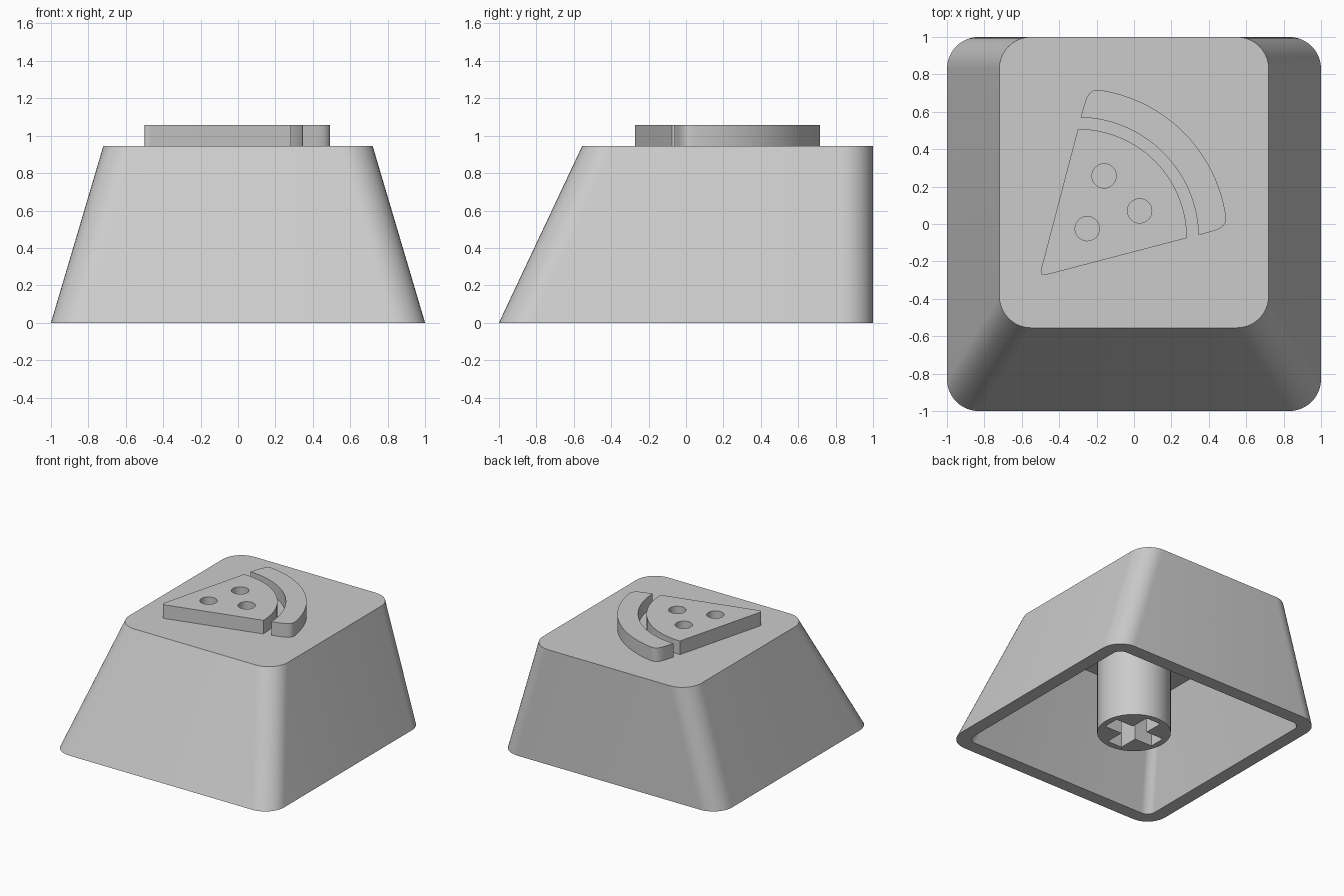
import bpy, bmesh
from math import radians, cos, sin, pi

old = bpy.data.objects.get("Cube")
if old:
    bpy.data.objects.remove(old, do_unlink=True)

GREY = (0.6, 0.6, 0.6, 1)
grey = bpy.data.materials.new("plain_grey")
grey.use_nodes = True
grey.diffuse_color = GREY
grey.node_tree.nodes["Principled BSDF"].inputs["Base Color"].default_value = GREY


def arc(cx, cy, r, a0, a1, n):
    """Points along an arc, angles in degrees."""
    angles = [radians(a0 + (a1 - a0) * i / n) for i in range(n + 1)]
    return [(cx + r * cos(a), cy + r * sin(a)) for a in angles]


def corner(p, c, q, n=8):
    """Rounded corner from p to q, pulled towards c."""
    ts = [i / n for i in range(n + 1)]
    return [tuple((1 - t) ** 2 * a + 2 * t * (1 - t) * b + t * t * d
                  for a, b, d in zip(p, c, q)) for t in ts]


def rounded_rect(x, y0, y1, r):
    pts = []
    for cx, cy, a in ((x - r, y1 - r, 0), (r - x, y1 - r, 90),
                      (r - x, y0 + r, 180), (x - r, y0 + r, 270)):
        pts += arc(cx, cy, r, a, a + 90, 10)
    return pts


def finish(obj, angle=30):
    obj.data.materials.clear()
    obj.data.materials.append(grey)
    bpy.ops.object.select_all(action='DESELECT')
    obj.select_set(True)
    bpy.context.view_layer.objects.active = obj
    bpy.ops.object.shade_smooth_by_angle(angle=radians(angle))


def extruded(name, outlines, z0, z1):
    """Solid from flat outlines; inner outlines become holes."""
    curve = bpy.data.curves.new(name, 'CURVE')
    curve.dimensions = '2D'
    curve.fill_mode = 'BOTH'
    curve.extrude = (z1 - z0) / 2
    for pts in outlines:
        spline = curve.splines.new('POLY')
        spline.points.add(len(pts) - 1)
        for point, (x, y) in zip(spline.points, pts):
            point.co = (x, y, 0, 1)
        spline.use_cyclic_u = True
    obj = bpy.data.objects.new(name, curve)
    obj.location.z = (z0 + z1) / 2
    bpy.context.collection.objects.link(obj)
    bpy.ops.object.select_all(action='DESELECT')
    obj.select_set(True)
    bpy.context.view_layer.objects.active = obj
    bpy.ops.object.convert(target='MESH')
    obj = bpy.context.object
    bm = bmesh.new()
    bm.from_mesh(obj.data)
    bmesh.ops.remove_doubles(bm, verts=bm.verts, dist=0.0005)
    bmesh.ops.recalc_face_normals(bm, faces=bm.faces)
    bm.to_mesh(obj.data)
    bm.free()
    finish(obj)


# Hollow tapered cap: outer wall, top, inner wall and ceiling
TOP, CEILING = 0.945, 0.77
sections = [
    (CEILING, rounded_rect(0.66, -0.53, 0.89, 0.07)),
    (0, rounded_rect(0.89, -0.89, 0.89, 0.07)),
    (0, rounded_rect(1, -1, 1, 0.17)),
    (TOP, rounded_rect(0.72, -0.555, 1, 0.17)),
]
bm = bmesh.new()
rings = [[bm.verts.new((x, y, z)) for x, y in pts] for z, pts in sections]
for low, high in zip(rings, rings[1:]):
    for i in range(len(low)):
        j = (i + 1) % len(low)
        bm.faces.new((low[i], low[j], high[j], high[i]))
bm.faces.new(rings[0])
bm.faces.new(rings[-1])
bmesh.ops.recalc_face_normals(bm, faces=bm.faces)
mesh = bpy.data.meshes.new("cap_shell")
bm.to_mesh(mesh)
bm.free()
cap = bpy.data.objects.new("cap_shell", mesh)
bpy.context.collection.objects.link(cap)
finish(cap)

# Stem with a cross-shaped socket
W, L = 0.067, 0.227
cross = []
for k in range(4):
    c, s = round(cos(k * pi / 2)), round(sin(k * pi / 2))
    cross += [(x * c - y * s, x * s + y * c) for x, y in ((W, -W), (L, -W), (L, W))]
extruded("stem", [arc(0, 0, 0.277, 0, 354, 59), cross], 0, CEILING)

# Raised slice with three round holes
CX, CY = -0.3, -0.075
RELIEF = 1.057
slice_outline = (arc(CX, CY, 0.583, 0, 90, 40)
                 + corner((-0.495, -0.235), (-0.51, -0.284), (-0.465, -0.271)))
holes = [arc(x, y, 0.065, 0, 350, 35)
         for x, y in ((-0.16, 0.257), (0.03, 0.07), (-0.25, -0.025))]
extruded("slice", [slice_outline] + holes, TOP, RELIEF)

# Raised crust with rounded outer ends
crust_outline = (arc(CX, CY, 0.645, 88.7, 1.3, 40)
                 + corner((0.415, -0.04), (0.5, -0.018), arc(CX, CY, 0.8, 8, 8, 1)[0])
                 + arc(CX, CY, 0.8, 10, 80, 40)
                 + corner(arc(CX, CY, 0.8, 82, 82, 1)[0], (-0.243, 0.725), (-0.265, 0.64)))
extruded("crust", [crust_outline], TOP, RELIEF)
